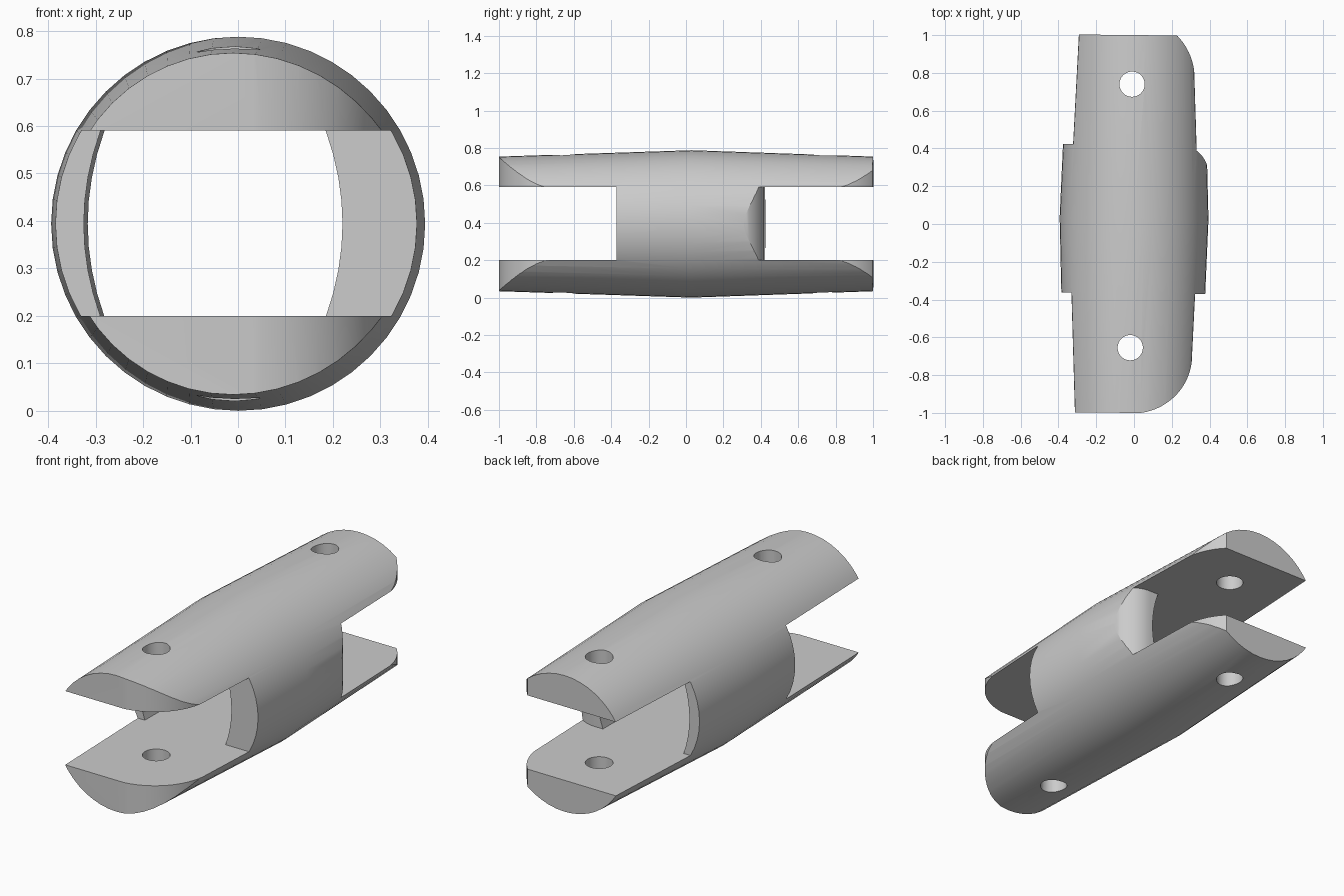
import bpy, bmesh, math
from mathutils import Matrix

if "Cube" in bpy.data.objects:
    bpy.data.objects.remove(bpy.data.objects["Cube"])

AXIS_Z = 0.394
SLOT_LOW, SLOT_HIGH = 0.20, 0.59
WALL_FRONT, WALL_BACK = -0.367, 0.42


def new_object(name, bm):
    bmesh.ops.recalc_face_normals(bm, faces=bm.faces)
    mesh = bpy.data.meshes.new(name)
    bm.to_mesh(mesh)
    bm.free()
    ob = bpy.data.objects.new(name, mesh)
    bpy.context.collection.objects.link(ob)
    return ob


def prism(name, points, place):
    """Solid between two copies of a polygon; place(a, b, side) gives 3D points."""
    bm = bmesh.new()
    ends = [[bm.verts.new(place(a, b, side)) for a, b in points] for side in (0, 1)]
    for ring in ends:
        bm.faces.new(ring)
    n = len(points)
    for i in range(n):
        j = (i + 1) % n
        bm.faces.new((ends[0][i], ends[0][j], ends[1][j], ends[1][i]))
    return new_object(name, bm)


def upright(name, points, low=-0.5, high=1.5):
    return prism(name, points, lambda a, b, s: (a, b, high if s else low))


def arc(cx, cy, rx, ry, start, end, steps=16):
    angles = [math.radians(start + (end - start) * i / steps) for i in range(steps + 1)]
    return [(cx + rx * math.cos(t), cy + ry * math.sin(t)) for t in angles]


def boolean(target, tool, operation="DIFFERENCE"):
    mod = target.modifiers.new("cut", "BOOLEAN")
    mod.object, mod.operation, mod.solver = tool, operation, "EXACT"
    bpy.context.view_layer.objects.active = target
    bpy.ops.object.modifier_apply(modifier=mod.name)
    bpy.data.objects.remove(tool)


def wall(name, side, mid_x, sag=0.035):
    """Side wall with a bowed inner face, running along the barrel."""
    half = (SLOT_HIGH - SLOT_LOW) / 2
    steps = [i / 4 for i in range(-6, 7)]
    inner = [(side * (mid_x - sag * t * t), AXIS_Z + half * t) for t in steps]
    outer = [(side * 0.7, inner[-1][1]), (side * 0.7, inner[0][1])]
    return prism(name, inner + outer,
                 lambda a, b, s: (a, WALL_BACK if s else WALL_FRONT, b))


# Barrel: round bar, thickest just behind the middle
bm = bmesh.new()
SIDES = 48
rings = []
for y, r in ((-1, 0.36), (0.03, 0.394), (1, 0.36)):
    rings.append([bm.verts.new((x, y, z)) for x, z in
                  arc(0, AXIS_Z, r, r, 0, 360, SIDES)[:-1]])
for a, b in zip(rings, rings[1:]):
    for i in range(SIDES):
        j = (i + 1) % SIDES
        bm.faces.new((a[i], a[j], b[j], b[i]))
bm.faces.new(rings[0])
bm.faces.new(rings[-1])
coupling = new_object("double_fork_coupling", bm)

# Slot along the whole bar, leaving the two side walls standing in it
slot = upright("slot", [(-0.6, -1.2), (0.6, -1.2), (0.6, 1.2), (-0.6, 1.2)],
               SLOT_LOW, SLOT_HIGH)
thin_wall = wall("thin_wall", -1, 0.321)
thick_wall = wall("thick_wall", 1, 0.224)
rounded_plan = upright("rounded_plan", [(0, -0.8), (0.9, -0.8), (0.9, 0.27)]
                       + arc(0.24, 0.27, 0.15, 0.15, 0, 90) + [(0, WALL_BACK)])
boolean(thick_wall, rounded_plan, "INTERSECT")
boolean(slot, thin_wall)
boolean(slot, thick_wall)
boolean(coupling, slot)

# Rounded corners of the fork plates
boolean(coupling, upright("front_corner", arc(0, -0.695, 0.315, 0.308, 0, -90, 24)
                          + [(0, -1.3), (0.6, -1.3), (0.6, -0.695)]))
boolean(coupling, upright("back_corner", arc(0, 0.77, 0.313, 0.32, 0, 90, 24)
                          + [(0, 1.3), (0.6, 1.3), (0.6, 0.77)]))

# Pin holes through both plates
for x, y in ((-0.013, -0.655), (-0.018, 0.74)):
    boolean(coupling, upright("pin_hole", arc(x, y, 0.067, 0.067, 0, 360, 32)[:-1]))

# Slight turn about the upright axis
coupling.data.transform(Matrix.Rotation(math.radians(-0.6), 4, "Z"))

# Plain grey finish
grey = bpy.data.materials.new("plain_grey")
grey.use_nodes = True
colour = (0.6, 0.6, 0.6, 1)
grey.diffuse_color = colour
grey.node_tree.nodes["Principled BSDF"].inputs["Base Color"].default_value = colour
coupling.data.materials.clear()
coupling.data.materials.append(grey)
for face in coupling.data.polygons:
    face.material_index = 0

bpy.ops.object.select_all(action="DESELECT")
coupling.select_set(True)
bpy.context.view_layer.objects.active = coupling
bpy.ops.object.shade_smooth_by_angle(angle=math.radians(25))
